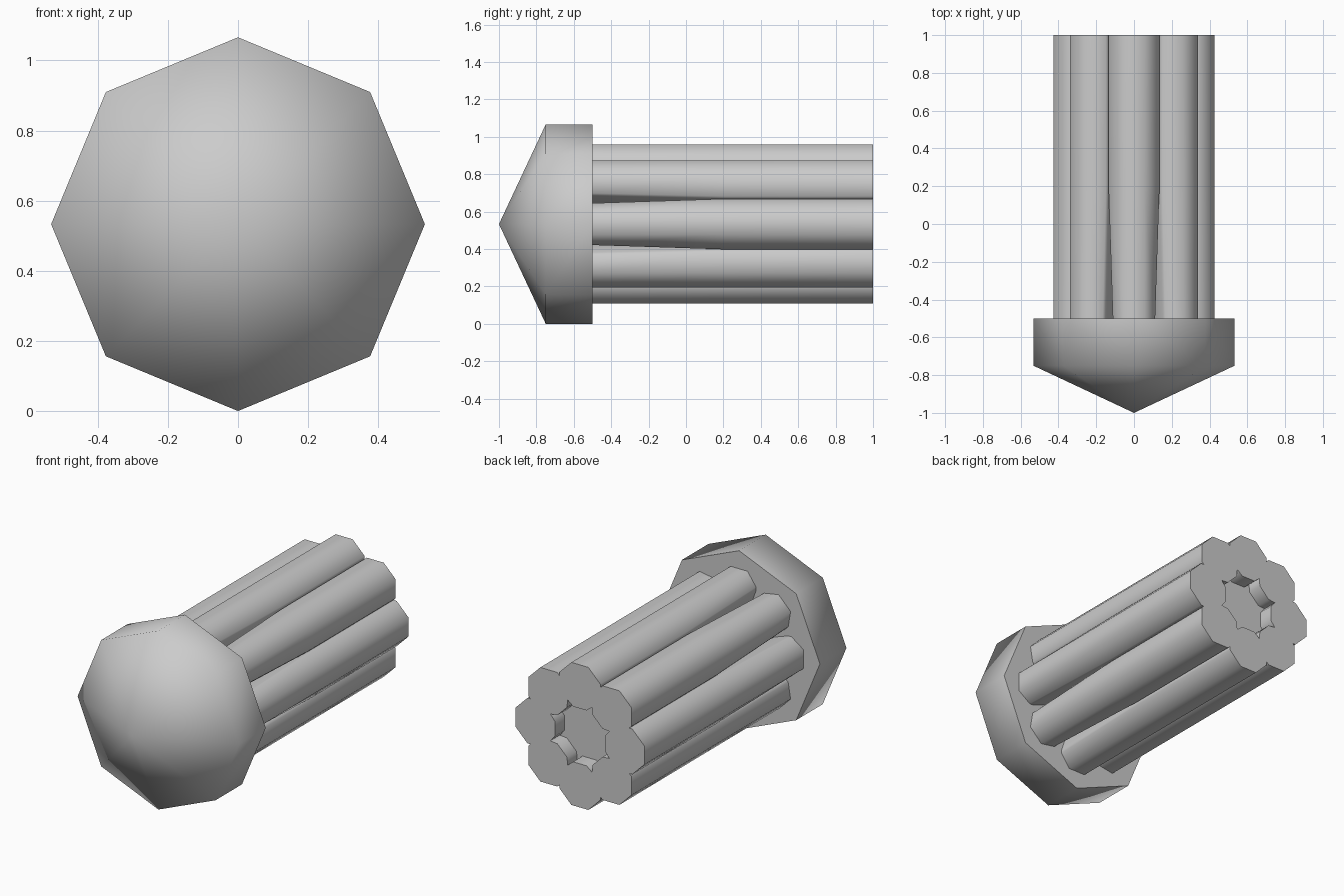
import bpy, bmesh, math
from mathutils import Matrix

if "Cube" in bpy.data.objects:
    bpy.data.objects.remove(bpy.data.objects["Cube"], do_unlink=True)

CZ = 0.533    # height of the long axis
SIDES = 8

mat = bpy.data.materials.new("plain grey")
mat.use_nodes = True
grey = (0.6, 0.6, 0.6, 1)
mat.diffuse_color = grey
mat.node_tree.nodes["Principled BSDF"].inputs["Base Color"].default_value = grey


def loft(bm, sections, cap_start=True):
    """Join equal loops of points into a tube with closed ends."""
    rings = [[bm.verts.new(p) for p in s] for s in sections]
    for a, b in zip(rings, rings[1:]):
        for i in range(len(a)):
            j = (i + 1) % len(a)
            bm.faces.new((a[i], a[j], b[j], b[i]))
    if cap_start:
        bm.faces.new(rings[0])
    bm.faces.new(rings[-1])
    return rings


def finish(bm, name):
    bmesh.ops.recalc_face_normals(bm, faces=bm.faces)
    mesh = bpy.data.meshes.new(name)
    bm.to_mesh(mesh)
    bm.free()
    mesh.materials.append(mat)
    ob = bpy.data.objects.new(name, mesh)
    bpy.context.collection.objects.link(ob)
    ob.location.z = CZ
    bpy.ops.object.select_all(action='DESELECT')
    ob.select_set(True)
    bpy.context.view_layer.objects.active = ob
    bpy.ops.object.shade_smooth_by_angle(angle=math.radians(75))
    return ob


def octagon(radius, y, turn=0.0):
    angles = [turn + math.tau * i / SIDES for i in range(SIDES)]
    return [(radius * math.cos(a), y, radius * math.sin(a)) for a in angles]


# Pointed octagonal head
bm = bmesh.new()
rings = loft(bm, [octagon(CZ, -0.75), octagon(CZ, -0.5)], cap_start=False)
tip = bm.verts.new((0, -1, 0))
for i in range(SIDES):
    bm.faces.new((tip, rings[0][i], rings[0][(i + 1) % SIDES]))
finish(bm, "pointed_head")


# Lobed shaft: eight bars, parted near the head and touching at the tail
def bar_section(half, y):
    """Half outline as (outward, sideways), mirrored to a full loop."""
    side = [(0.425, 0.056), (0.346, half), (0.326, half),
            (0.195, half * 0.6), (0.165, 0.045)]
    loop = side + [(r, -t) for r, t in reversed(side)]
    return [(r, y, t) for r, t in loop]


for i in range(SIDES):
    bm = bmesh.new()
    loft(bm, [bar_section(0.112, -0.5), bar_section(0.135, 0.2),
              bar_section(0.135, 1.0)])
    bmesh.ops.rotate(bm, verts=bm.verts, cent=(0, 0, 0),
                     matrix=Matrix.Rotation(math.tau * i / SIDES, 3, 'Y'))
    finish(bm, f"shaft_bar_{i + 1}")

# Core that closes the star-shaped socket in the tail
bm = bmesh.new()
loft(bm, [octagon(0.25, y, math.pi / SIDES) for y in (-0.5, 0.91)])
finish(bm, "shaft_core")
